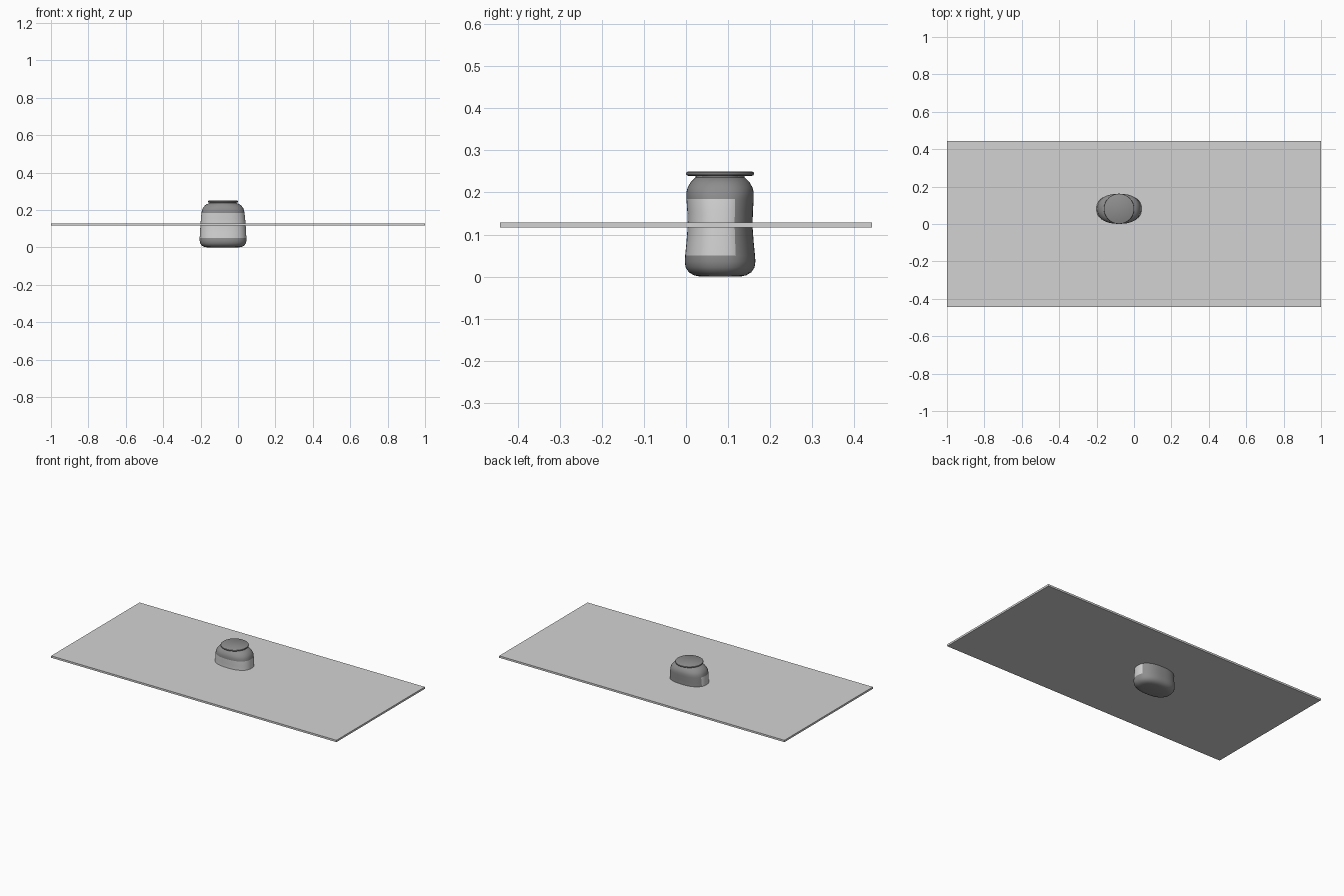
import bpy, bmesh, math

cube = bpy.data.objects.get("Cube")
if cube:
    bpy.data.objects.remove(cube, do_unlink=True)

CX, CY = -0.08, 0.081   # jar axis
SEGMENTS = 96


def material(name, value):
    m = bpy.data.materials.new(name)
    m.use_nodes = True
    colour = (value, value, value, 1)
    m.diffuse_color = colour
    m.node_tree.nodes["Principled BSDF"].inputs["Base Color"].default_value = colour
    return m


light_grey = material("light grey", 0.65)
dark_grey = material("dark grey", 0.27)


def finish(bm, name, mats, smooth=True):
    bmesh.ops.recalc_face_normals(bm, faces=bm.faces)
    mesh = bpy.data.meshes.new(name)
    bm.to_mesh(mesh)
    bm.free()
    obj = bpy.data.objects.new(name, mesh)
    bpy.context.collection.objects.link(obj)
    for m in mats:
        mesh.materials.append(m)
    if smooth:
        bpy.ops.object.select_all(action="DESELECT")
        obj.select_set(True)
        bpy.context.view_layer.objects.active = obj
        bpy.ops.object.shade_smooth_by_angle(angle=math.radians(40))
    return obj


def loft(profile):
    """Stack superellipse rings of (z, half width, half depth, power) and cap the ends."""
    bm = bmesh.new()
    rings = []
    for z, a, b, power in profile:
        ring = []
        for i in range(SEGMENTS):
            t = 2 * math.pi * i / SEGMENTS
            c, s = math.cos(t), math.sin(t)
            x = math.copysign(abs(c) ** (2 / power), c) * a
            y = math.copysign(abs(s) ** (2 / power), s) * b
            ring.append(bm.verts.new((CX + x, CY + y, z)))
        rings.append(ring)
    for low, high in zip(rings, rings[1:]):
        for i in range(SEGMENTS):
            j = (i + 1) % SEGMENTS
            bm.faces.new((low[i], low[j], high[j], high[i]))
    bm.faces.new(rings[0][::-1])
    bm.faces.new(rings[-1])
    return bm


# Oval jar with a slight waist and rounded shoulders
jar_profile = [
    (0.0, 0.085, 0.048, 2.4), (0.003, 0.1, 0.062, 2.4), (0.01, 0.114, 0.074, 2.4),
    (0.022, 0.122, 0.082, 2.4), (0.036, 0.125, 0.084, 2.4), (0.05, 0.125, 0.083, 2.4),
    (0.08, 0.123, 0.08, 2.4), (0.12, 0.121, 0.077, 2.4), (0.155, 0.118, 0.078, 2.4),
    (0.185, 0.115, 0.08, 2.4), (0.2, 0.112, 0.08, 2.4), (0.212, 0.107, 0.077, 2.3),
    (0.224, 0.097, 0.07, 2.2), (0.232, 0.085, 0.062, 2.1), (0.236, 0.074, 0.058, 2),
    (0.243, 0.07, 0.058, 2),
]
jar = finish(loft(jar_profile), "jar", [dark_grey, light_grey])

# Label wraps the front and both ends
for face in jar.data.polygons:
    if 0.05 < face.center.z < 0.185 and face.center.y < 0.116:
        face.material_index = 1

# Round lid with a rolled rim
lid_profile = [(z, r, r, 2) for z, r in (
    (0.239, 0.074), (0.2405, 0.079), (0.244, 0.081), (0.2475, 0.08), (0.25, 0.076))]
finish(loft(lid_profile), "lid", [dark_grey])

# Thin wide board around the middle of the jar
bm = bmesh.new()
bmesh.ops.create_cube(bm, size=1)
bmesh.ops.scale(bm, vec=(2, 0.885, 0.012), verts=bm.verts)
bmesh.ops.translate(bm, vec=(0, 0, 0.123), verts=bm.verts)
finish(bm, "board", [light_grey], smooth=False)
